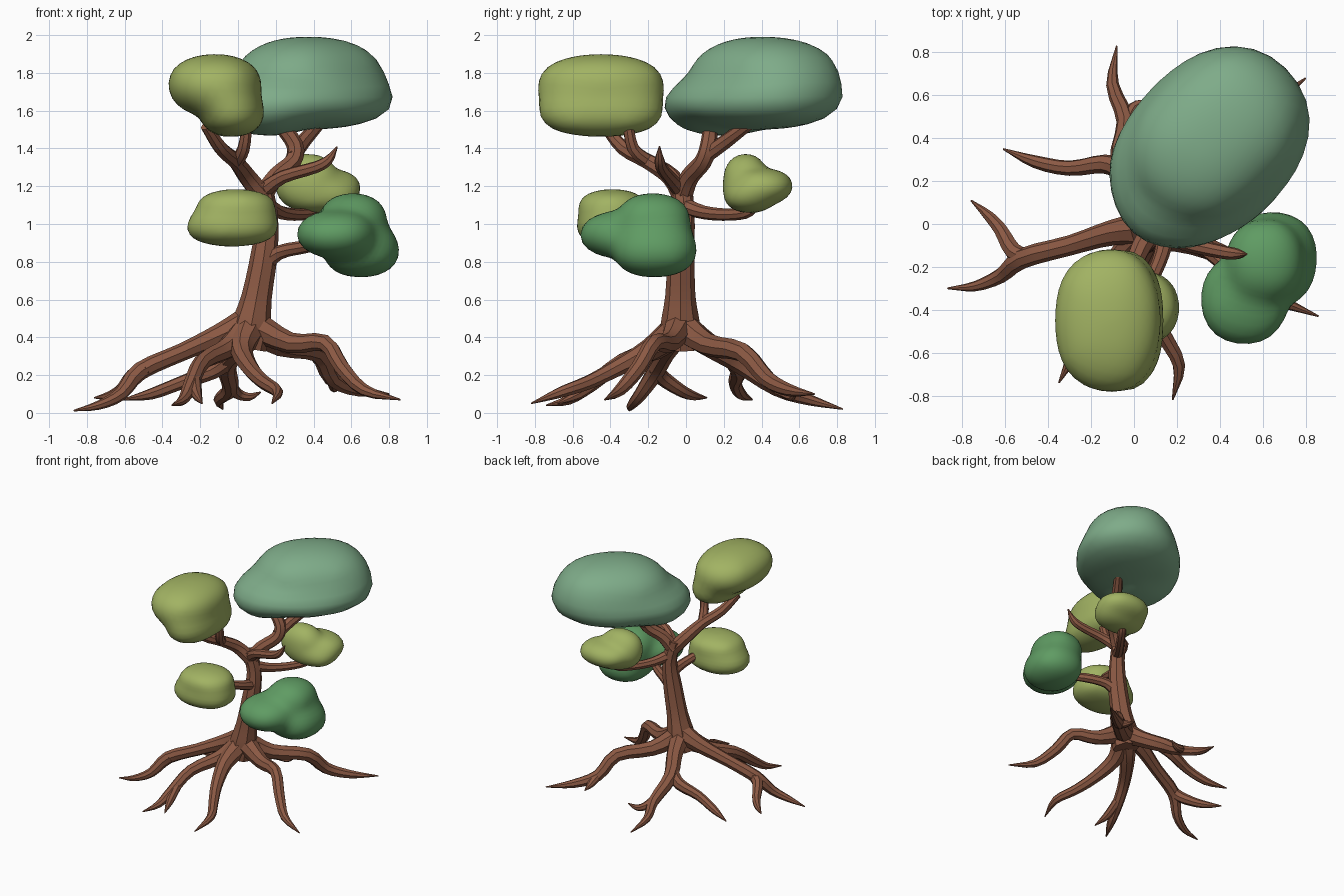
import bpy, bmesh, math
from mathutils import Vector, Matrix


def material(name, rgb):
    m = bpy.data.materials.new(name)
    m.diffuse_color = (*rgb, 1)
    return m


BARK = material("bark", (0.26, 0.10, 0.057))
TEAL = material("teal_leaf", (0.21, 0.41, 0.25))
OLIVE = material("olive_leaf", (0.36, 0.45, 0.125))
GREEN = material("green_leaf", (0.115, 0.33, 0.125))


def finish(ob, angle):
    bpy.ops.object.select_all(action='DESELECT')
    bpy.context.view_layer.objects.active = ob
    ob.select_set(True)
    if ob.type == 'CURVE':
        bpy.ops.object.convert(target='MESH')
    bpy.ops.object.shade_smooth_by_angle(angle=math.radians(angle))


def catmull(pts, steps=3):
    p = [Vector(q) for q in pts]
    p = [2 * p[0] - p[1]] + p + [2 * p[-1] - p[-2]]
    out = []
    for a, b, c, d in zip(p, p[1:], p[2:], p[3:]):
        for i in range(steps):
            t = i / steps
            out.append(0.5 * (2 * b + (c - a) * t + (2 * a - 5 * b + 4 * c - d) * t * t
                              + (3 * b - a - 3 * c + d) * t ** 3))
    return out + [p[-2]]


def wood(name):
    cu = bpy.data.curves.new(name, 'CURVE')
    cu.dimensions = '3D'
    cu.bevel_depth = 1
    cu.bevel_resolution = 2
    cu.use_fill_caps = True
    cu.materials.append(BARK)
    ob = bpy.data.objects.new(name, cu)
    bpy.context.collection.objects.link(ob)
    return ob


def limb(ob, *pts):
    """Tapered tube through points (x, y, z, radius)."""
    path = catmull(pts)
    sp = ob.data.splines.new('POLY')
    sp.points.add(len(path) - 1)
    for q, v in zip(sp.points, path):
        q.co = (v[0], v[1], v[2], 1)
        q.radius = max(v[3], 0.004)


def foliage(name, mat, *lobes, power=2.3, blend=4):
    """Rounded clump: blended skin of overlapping lobes (centre, radii, turn)."""
    lobes = [(Vector(c), r, Matrix.Rotation(-math.radians(a), 3, 'Z')) for c, r, a in lobes]
    mid = sum((c for c, r, m in lobes), Vector()) / len(lobes)

    def inside(p):
        total = 0
        for c, r, m in lobes:
            q = m @ (p - c)
            g = sum(abs(q[i] / r[i]) ** power for i in range(3))
            total += (g + 1e-6) ** -blend
        return total > 1

    bm = bmesh.new()
    bmesh.ops.create_icosphere(bm, subdivisions=4, radius=1)
    for v in bm.verts:
        d = v.co.normalized()
        t = 0.8
        while t > 0.02 and not inside(mid + d * t):
            t -= 0.004
        v.co = mid + d * (t + 0.006)
    for _ in range(3):
        bmesh.ops.smooth_vert(bm, verts=bm.verts, factor=0.5,
                              use_axis_x=True, use_axis_y=True, use_axis_z=True)
    me = bpy.data.meshes.new(name)
    bm.to_mesh(me)
    bm.free()
    me.materials.append(mat)
    ob = bpy.data.objects.new(name, me)
    bpy.context.collection.objects.link(ob)
    finish(ob, 50)


# Trunk
trunk = wood("trunk")
limb(trunk, (0.05, -0.03, 0.34, 0.10), (0.07, -0.03, 0.46, 0.105), (0.1, -0.03, 0.62, 0.08),
     (0.14, -0.025, 0.85, 0.07), (0.155, -0.01, 1.05, 0.056), (0.12, -0.025, 1.22, 0.056))

# Roots
roots = wood("roots")
# back root, forking in two
limb(roots, (0.06, -0.02, 0.46, 0.08), (0.02, 0.12, 0.36, 0.062), (-0.06, 0.29, 0.26, 0.055),
     (-0.04, 0.48, 0.13, 0.042), (-0.1, 0.65, 0.07, 0.03), (-0.08, 0.83, 0.02, 0.004))
limb(roots, (-0.05, 0.25, 0.28, 0.05), (-0.14, 0.28, 0.22, 0.045), (-0.3, 0.26, 0.16, 0.036),
     (-0.46, 0.29, 0.1, 0.03), (-0.61, 0.35, 0.07, 0.004))
limb(roots, (-0.04, 0.46, 0.14, 0.035), (0.0, 0.54, 0.1, 0.03), (0.06, 0.56, 0.085, 0.022),
     (0.12, 0.58, 0.11, 0.004))
# left root, forking in two
limb(roots, (0.07, -0.02, 0.49, 0.085), (-0.1, -0.04, 0.41, 0.06), (-0.3, -0.1, 0.32, 0.047),
     (-0.52, -0.16, 0.22, 0.048), (-0.62, -0.24, 0.1, 0.036), (-0.74, -0.29, 0.04, 0.024),
     (-0.87, -0.3, 0.012, 0.004))
limb(roots, (-0.48, -0.16, 0.24, 0.04), (-0.56, -0.13, 0.19, 0.042), (-0.62, -0.03, 0.12, 0.034),
     (-0.68, 0.04, 0.09, 0.025), (-0.76, 0.11, 0.08, 0.004))
# front left root with a small fork
limb(roots, (0.05, -0.04, 0.44, 0.085), (-0.06, -0.15, 0.34, 0.058), (-0.19, -0.34, 0.27, 0.045),
     (-0.25, -0.5, 0.15, 0.04), (-0.29, -0.62, 0.07, 0.028), (-0.35, -0.74, 0.04, 0.004))
limb(roots, (-0.23, -0.46, 0.18, 0.035), (-0.22, -0.57, 0.1, 0.03), (-0.19, -0.68, 0.05, 0.004))
# front root
limb(roots, (0.06, -0.05, 0.44, 0.085), (0.02, -0.2, 0.33, 0.06), (0.07, -0.38, 0.23, 0.045),
     (0.14, -0.52, 0.16, 0.038), (0.21, -0.66, 0.11, 0.03), (0.18, -0.82, 0.05, 0.004))
# right root
limb(roots, (0.07, -0.03, 0.47, 0.085), (0.28, -0.09, 0.37, 0.055), (0.46, -0.17, 0.37, 0.045),
     (0.55, -0.25, 0.24, 0.042), (0.67, -0.35, 0.12, 0.032), (0.86, -0.43, 0.07, 0.004))
# back right root with a small fork
limb(roots, (0.07, -0.02, 0.46, 0.085), (0.22, 0.12, 0.36, 0.06), (0.42, 0.3, 0.32, 0.052),
     (0.5, 0.43, 0.18, 0.045), (0.64, 0.55, 0.12, 0.033), (0.8, 0.68, 0.1, 0.004))
limb(roots, (0.49, 0.41, 0.2, 0.035), (0.51, 0.5, 0.14, 0.03), (0.5, 0.6, 0.12, 0.004))

# Branches
branches = wood("branches")
# upper left fork
limb(branches, (0.13, -0.02, 1.15, 0.055), (0.05, -0.08, 1.25, 0.05), (-0.01, -0.2, 1.33, 0.042),
     (-0.09, -0.33, 1.4, 0.038), (-0.17, -0.43, 1.52, 0.03))
limb(branches, (-0.01, -0.2, 1.33, 0.038), (0.03, -0.28, 1.4, 0.034), (0.05, -0.31, 1.54, 0.028))
# upper right fork
limb(branches, (0.13, -0.02, 1.15, 0.055), (0.2, 0.02, 1.25, 0.05), (0.29, 0.09, 1.33, 0.047),
     (0.3, 0.12, 1.42, 0.045), (0.22, 0.13, 1.53, 0.038))
limb(branches, (0.29, 0.09, 1.35, 0.04), (0.34, 0.2, 1.43, 0.04), (0.44, 0.35, 1.54, 0.03))
# bare upper twig
limb(branches, (0.14, -0.03, 1.18, 0.045), (0.24, -0.09, 1.25, 0.036), (0.41, -0.13, 1.3, 0.032),
     (0.48, -0.14, 1.34, 0.026), (0.525, -0.14, 1.41, 0.004))
# middle branches
limb(branches, (0.15, -0.02, 1.1, 0.045), (0.23, 0.1, 1.06, 0.036), (0.33, 0.24, 1.05, 0.032),
     (0.4, 0.34, 1.07, 0.03), (0.43, 0.38, 1.15, 0.02))
limb(branches, (0.15, -0.03, 0.95, 0.045), (0.13, -0.14, 0.98, 0.036), (0.08, -0.26, 1.02, 0.032),
     (0.02, -0.36, 1.04, 0.02))
limb(branches, (0.13, -0.03, 0.78, 0.05), (0.22, -0.06, 0.85, 0.038), (0.36, -0.14, 0.88, 0.034),
     (0.47, -0.25, 0.9, 0.025))

for part in (trunk, roots, branches):
    finish(part, 35)

# Foliage clumps
foliage("top_foliage", TEAL,
        ((0.37, 0.36, 1.64), (0.515, 0.395, 0.125), 45),
        ((0.385, 0.42, 1.755), (0.43, 0.335, 0.235), 45),
        ((0.15, 0.18, 1.625), (0.25, 0.28, 0.155), 0))
foliage("upper_left_foliage", OLIVE,
        ((-0.125, -0.45, 1.735), (0.245, 0.34, 0.16), 0),
        ((-0.03, -0.45, 1.585), (0.165, 0.335, 0.12), 0))
foliage("lower_left_foliage", OLIVE,
        ((-0.01, -0.39, 1.09), (0.205, 0.175, 0.09), 0),
        ((-0.03, -0.39, 0.985), (0.245, 0.185, 0.10), 0))
foliage("back_right_foliage", OLIVE,
        ((0.36, 0.315, 1.225), (0.165, 0.115, 0.145), 0),
        ((0.45, 0.41, 1.2), (0.20, 0.155, 0.09), 0),
        ((0.45, 0.34, 1.15), (0.18, 0.13, 0.085), 0))
foliage("lower_right_foliage", GREEN,
        ((0.61, -0.17, 1.02), (0.175, 0.19, 0.14), 0),
        ((0.655, -0.16, 0.86), (0.20, 0.22, 0.14), 0),
        ((0.51, -0.36, 0.945), (0.205, 0.21, 0.12), 0))
